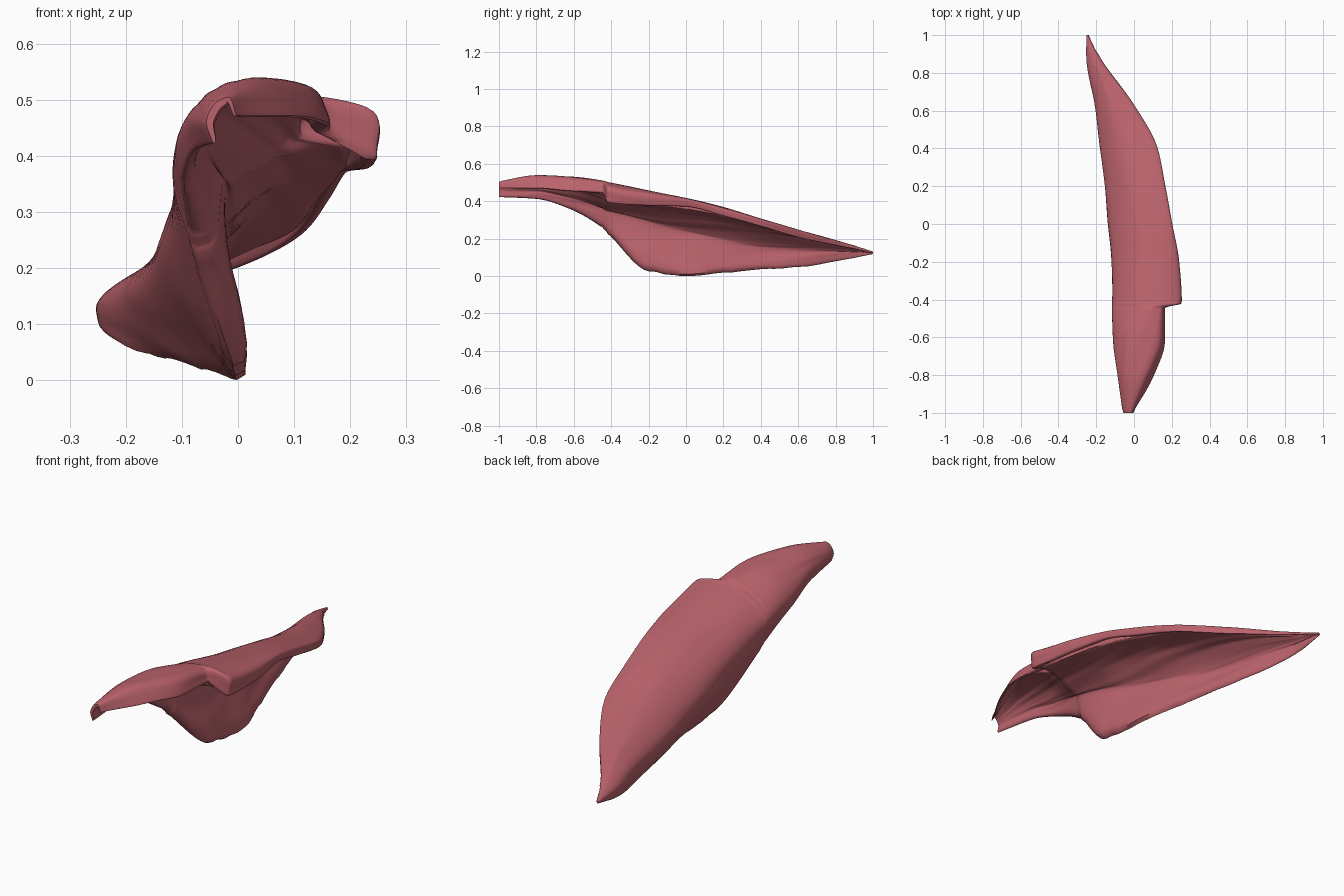
import bpy, bmesh, math
from mathutils import Vector, noise

if "Cube" in bpy.data.objects:
    bpy.data.objects.remove(bpy.data.objects["Cube"])

# Outer skin of the folded muscle sheet: y, thickness, then five x,z points
# running from the flange tip, over the top and left side, to the lower edge
RINGS = [
    (-1.00, .025, -.005, .49, -.015, .525, -.045, .515, -.06, .48, -.045, .44),
    (-.80, .035, .11, .49, .06, .555, -.03, .545, -.085, .49, -.075, .43),
    (-.62, .055, .168, .475, .125, .545, -.02, .54, -.105, .46, -.10, .375),
    (-.445, .10, .165, .465, .14, .52, .03, .518, -.11, .42, -.085, .27),
    (-.42, .11, .25, .41, .235, .505, .04, .515, -.11, .41, -.08, .245),
    (-.20, .105, .238, .395, .22, .465, .03, .465, -.12, .32, -.01, .03),
    (.00, .09, .20, .39, .185, .435, .00, .415, -.14, .26, .00, .00),
    (.20, .075, .165, .34, .15, .385, -.02, .365, -.155, .22, -.05, .02),
    (.40, .055, .125, .285, .11, .325, -.06, .305, -.18, .19, -.11, .04),
    (.62, .04, .01, .222, -.005, .26, -.12, .25, -.205, .175, -.17, .055),
    (.90, .022, -.19, .165, -.20, .18, -.225, .18, -.252, .155, -.247, .112),
    (1.0, .008, -.24, .142, -.243, .15, -.247, .15, -.252, .145, -.247, .137),
]
SUB, COLS = 9, 40


def slopes(k):
    """Overshoot-free slopes for column k of the table."""
    d = [(b[k] - a[k]) / (b[0] - a[0]) for a, b in zip(RINGS, RINGS[1:])]
    mid = [2 * a * b / (a + b) if a * b > 0 else 0 for a, b in zip(d, d[1:])]
    return [d[0]] + mid + [d[-1]]


SLOPES = [slopes(k) for k in range(12)]


def ring_at(i, t):
    """Table row blended between ring i and i + 1."""
    a, b = RINGS[i], RINGS[i + 1]
    h = b[0] - a[0]
    h00, h10 = 2*t**3 - 3*t*t + 1, t**3 - 2*t*t + t
    h01, h11 = 3*t*t - 2*t**3, t**3 - t*t
    return [h00*a[k] + h10*h*SLOPES[k][i] + h01*b[k] + h11*h*SLOPES[k][i + 1]
            for k in range(12)]


def curve(pts, u):
    """Catmull-Rom point on the section."""
    p = [2*pts[0] - pts[1]] + pts + [2*pts[-1] - pts[-2]]
    s = min(u * (len(pts) - 1), len(pts) - 1 - 1e-6)
    i, t = int(s), s - int(s)
    a, b, c, d = p[i:i + 4]
    return .5 * (2*b + (c - a)*t + (2*a - 5*b + 4*c - d)*t*t + (3*b - a - 3*c + d)*t**3)


def fibre(u, y, seed):
    """Fine strands running diagonally along the sheet."""
    return noise.noise(Vector((u * 16 + y * 5, y * 1.3, seed)))


def section(row):
    y, thick = row[0], row[1]
    pts = [Vector((row[k], row[k + 1])) for k in range(2, 12, 2)]
    fade = min(1, (1 - abs(y)) * 4)
    outer, inner = [], []
    for j in range(COLS + 1):
        u = j / COLS
        p = curve(pts, u)
        tan = (curve(pts, min(1, u + .06)) - curve(pts, max(0, u - .06))).normalized()
        n = Vector((-tan.y, tan.x))
        # ragged torn lower edge
        if u > .85 and y > -.2:
            p -= tan * (u - .85) / .15 * .010 * fade * (1 + noise.noise(Vector((y * 22, 3, 0))))
        # thin at the flange tip, thickest below the shoulder
        w = thick * (.25 + .12 * u + .65 * max(0, math.sin(math.pi * u ** 1.3)) ** .8)
        o = p + n * .004 * fade * fibre(u, y, 1)
        q = p + n * (w + .010 * fade * fibre(u, y, 7))
        outer.append((o.x, y, o.y))
        inner.append((q.x, y, q.y))
    return outer + inner[::-1]


# Loft all sections into one closed sheet
rows = [ring_at(i, s / SUB) for i in range(len(RINGS) - 1) for s in range(SUB)]
rows.append(list(RINGS[-1]))
bm = bmesh.new()
loops = [[bm.verts.new(c) for c in section(r)] for r in rows]
n = len(loops[0])
for a, b in zip(loops, loops[1:]):
    for j in range(n):
        k = (j + 1) % n
        bm.faces.new((a[j], a[k], b[k], b[j]))
# End strips joining outer and inner skin
for loop in (loops[0], loops[-1]):
    for j in range(COLS):
        bm.faces.new((loop[j], loop[j + 1], loop[n - 2 - j], loop[n - 1 - j]))
bmesh.ops.recalc_face_normals(bm, faces=bm.faces)
# Soften the rims and the fold
for _ in range(3):
    bmesh.ops.smooth_vert(bm, verts=bm.verts, factor=.4, use_axis_x=True, use_axis_z=True)

# Stand on the ground and centre
xs = [v.co.x for v in bm.verts]
bmesh.ops.translate(bm, verts=bm.verts, vec=(
    -(min(xs) + max(xs)) / 2, 0, -min(v.co.z for v in bm.verts)))

mesh = bpy.data.meshes.new("muscle_sheet")
bm.to_mesh(mesh)
bm.free()
muscle = bpy.data.objects.new("muscle_sheet", mesh)
bpy.context.collection.objects.link(muscle)

red = bpy.data.materials.new("muscle red")
red.diffuse_color = (.50, .125, .15, 1)
red.use_nodes = True
red.node_tree.nodes["Principled BSDF"].inputs["Base Color"].default_value = red.diffuse_color
mesh.materials.append(red)

bpy.context.view_layer.objects.active = muscle
muscle.select_set(True)
bpy.ops.object.shade_smooth_by_angle(angle=math.radians(60))
